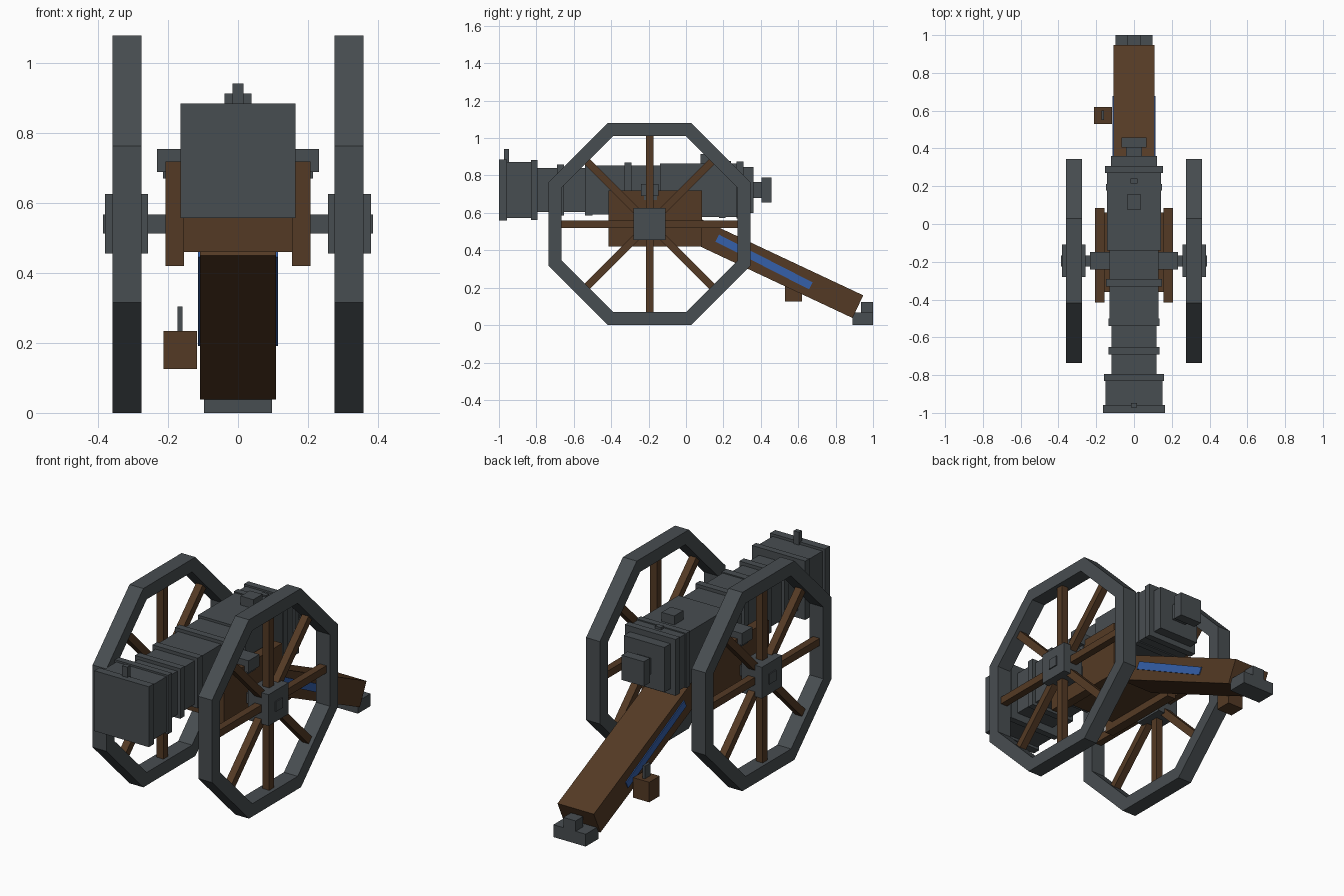
import bpy, bmesh, math
from mathutils import Matrix, Vector

if "Cube" in bpy.data.objects:
    bpy.data.objects.remove(bpy.data.objects["Cube"])


def material(name, rgb):
    m = bpy.data.materials.new(name)
    m.diffuse_color = (*rgb, 1)
    m.use_nodes = True
    m.node_tree.nodes["Principled BSDF"].inputs["Base Color"].default_value = m.diffuse_color
    return m


IRON = material("dark iron", (0.064, 0.075, 0.082))
WOOD = material("brown wood", (0.088, 0.042, 0.018))
BLUE = material("blue paint", (0.035, 0.115, 0.40))


def finish(name, bm, mat):
    bmesh.ops.recalc_face_normals(bm, faces=bm.faces)
    me = bpy.data.meshes.new(name)
    bm.to_mesh(me)
    bm.free()
    me.materials.append(mat)
    ob = bpy.data.objects.new(name, me)
    bpy.context.collection.objects.link(ob)
    return ob


def box(name, x, y, z, mat, tilt=0.0):
    """Box from (min, max) ranges, tilted about the x axis through its centre."""
    centre = Vector([(r[0] + r[1]) / 2 for r in (x, y, z)])
    size = [r[1] - r[0] for r in (x, y, z)]
    bm = bmesh.new()
    bmesh.ops.create_cube(bm, size=1, matrix=Matrix.Translation(centre)
                          @ Matrix.Rotation(tilt, 4, 'X') @ Matrix.Diagonal((*size, 1)))
    return finish(name, bm, mat)


def beam(name, x, start, end, thick, mat):
    """Box running between two (y, z) points."""
    (y0, z0), (y1, z1) = start, end
    cy, cz = (y0 + y1) / 2, (z0 + z1) / 2
    half = math.hypot(y1 - y0, z1 - z0) / 2
    return box(name, x, (cy - half, cy + half), (cz - thick / 2, cz + thick / 2),
               mat, math.atan2(z1 - z0, y1 - y0))


def square(name, half, y, cz, mat):
    return box(name, (-half, half), y, (cz - half, cz + half), mat)


# Barrel: stacked square sections and raised bands
BZ = 0.722
for half, y0, y1 in [(0.15, -0.99, -0.81), (0.118, -0.81, -0.51), (0.13, -0.51, -0.14),
                     (0.143, -0.14, 0.30), (0.122, 0.30, 0.36)]:
    square("barrel_section", half, (y0, y1), BZ, IRON)
for half, y0, y1 in [(0.164, -1.0, -0.957), (0.16, -0.83, -0.795), (0.136, -0.69, -0.652),
                     (0.136, -0.54, -0.50), (0.148, -0.33, -0.292),
                     (0.149, 0.177, 0.212), (0.153, 0.27, 0.307)]:
    square("barrel_band", half, (y0, y1), BZ, IRON)
square("breech_neck", 0.043, (0.35, 0.41), BZ, IRON)
square("breech_knob", 0.067, (0.405, 0.458), BZ, IRON)
box("front_sight", (-0.016, 0.016), (-0.972, -0.947), (0.87, 0.942), IRON)
box("vent_block", (-0.038, 0.038), (0.077, 0.155), (0.85, 0.914), IRON)
box("rear_sight", (-0.018, 0.018), (0.215, 0.24), (0.85, 0.878), IRON)

# Carriage body
box("transom", (-0.16, 0.16), (-0.36, 0.06), (0.46, 0.60), WOOD)
box("axle", (-0.386, 0.386), (-0.224, -0.166), (0.513, 0.568), IRON)
slope = Vector((0.905, -0.425)).normalized()
tail = Vector((0.919, 0.0985))
beam("trail", (-0.109, 0.109), tail - slope * 0.97, tail, 0.134, WOOD)

# Wheels, cheeks and trim on both sides
WY, WZ = -0.195, 0.54
for s, side in ((1, "right"), (-1, "left")):
    def span(a, b):
        return tuple(sorted((s * a, s * b)))

    box(side + "_cheek", span(0.155, 0.207), (-0.415, 0.085), (0.42, 0.72), WOOD)
    box(side + "_trunnion", span(0.10, 0.214), (-0.225, -0.155), (0.67, 0.735), IRON)
    box(side + "_trunnion_cap", span(0.13, 0.232), (-0.24, -0.148), (0.69, 0.755), IRON)
    beam(side + "_blue_stripe", span(0.106, 0.114), (0.167, 0.465), (0.667, 0.21), 0.042, BLUE)
    box(side + "_hub", span(0.258, 0.38), (WY - 0.086, WY + 0.086), (0.456, 0.626), IRON)

    # Octagonal rim
    bm = bmesh.new()
    rings = []
    for k in range(8):
        a = math.radians(22.5 + 45 * k)
        rings.append([bm.verts.new((s * x, WY + r * math.cos(a), WZ + r * math.sin(a)))
                      for x, r in ((0.276, 0.5845), (0.359, 0.5845), (0.359, 0.509), (0.276, 0.509))])
    for k in range(8):
        p, q = rings[k], rings[(k + 1) % 8]
        for i in range(4):
            j = (i + 1) % 4
            bm.faces.new((p[i], p[j], q[j], q[i]))
    finish(side + "_wheel_rim", bm, IRON)

    # Spokes run straight through the hub
    for k in range(4):
        a = math.pi / 4 * k
        dy, dz = 0.48 * math.cos(a), 0.48 * math.sin(a)
        beam(side + "_spoke", span(0.298, 0.338), (WY - dy, WZ - dz), (WY + dy, WZ + dz), 0.04, WOOD)

# Bucket hung on the trail, and the tail iron
box("bucket", (-0.213, -0.117), (0.53, 0.62), (0.126, 0.235), WOOD)
box("bucket_handle", (-0.173, -0.159), (0.55, 0.60), (0.23, 0.304), IRON)
box("tail_foot", (-0.097, 0.097), (0.89, 1.0), (0.0, 0.067), IRON)
box("tail_lug", (-0.037, 0.037), (0.935, 1.0), (0.06, 0.123), IRON)
